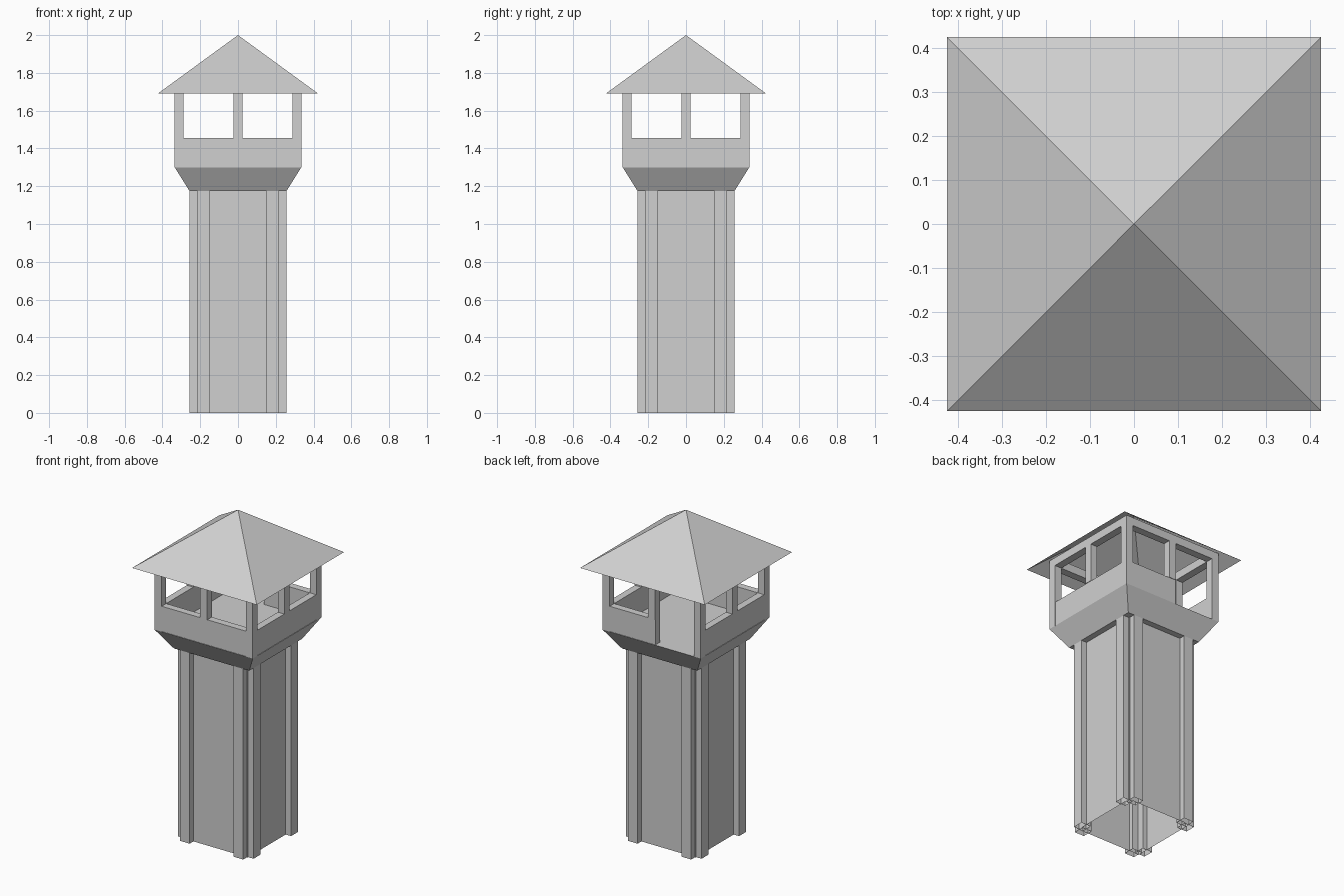
import bpy
import bmesh
from math import pi
from mathutils import Matrix

if "Cube" in bpy.data.objects:
    bpy.data.objects.remove(bpy.data.objects["Cube"], do_unlink=True)

COLOUR = (0.63, 0.63, 0.63, 1)
stone = bpy.data.materials.new("light grey")
stone.use_nodes = True
stone.diffuse_color = COLOUR
stone.node_tree.nodes["Principled BSDF"].inputs["Base Color"].default_value = COLOUR

SHAFT, FLARE, EAVE, TOP = 1.175, 1.30, 1.69, 2.0    # main heights
CORE, NECK, DECK, ROOF = 0.22, 0.257, 0.335, 0.425  # half widths
POST, RAIL = 0.047, 1.455


def finish(name, bm, quarter=0):
    """Turn a bmesh into an object, rotated by quarter turns about z."""
    bm.transform(Matrix.Rotation(quarter * pi / 2, 4, "Z"))
    bmesh.ops.recalc_face_normals(bm, faces=bm.faces[:])
    mesh = bpy.data.meshes.new(name)
    bm.to_mesh(mesh)
    bm.free()
    mesh.materials.append(stone)
    obj = bpy.data.objects.new(name, mesh)
    bpy.context.collection.objects.link(obj)
    return obj


def box(name, x, y, z, quarter=0, open_base=False):
    """Box from (min, max) ranges, optionally without its bottom face."""
    bm = bmesh.new()
    bmesh.ops.create_cube(bm, size=1)
    for v in bm.verts:
        v.co = [r[0] if c < 0 else r[1] for c, r in zip(v.co, (x, y, z))]
    if open_base:
        bm.normal_update()
        base = [f for f in bm.faces if f.normal.z < -0.9]
        bmesh.ops.delete(bm, geom=base, context="FACES")
    return finish(name, bm, quarter)


def square_ring(bm, half, z):
    return [bm.verts.new((sx * half, sy * half, z))
            for sx, sy in ((-1, -1), (1, -1), (1, 1), (-1, 1))]


# Hollow shaft with a pair of pilasters on each side
box("shaft", (-CORE, CORE), (-CORE, CORE), (0, SHAFT), open_base=True)
for q in range(4):
    for side in (-1, 1):
        span = sorted((side * 0.15, side * 0.215))
        box("pilaster", span, (-NECK, -0.19), (0, SHAFT), q, open_base=True)

# Flared platform whose top is the lookout floor
bm = bmesh.new()
low, high = square_ring(bm, NECK, SHAFT), square_ring(bm, DECK, FLARE)
bm.faces.new(low)
bm.faces.new(high)
for i in range(4):
    j = (i + 1) % 4
    bm.faces.new((low[i], low[j], high[j], high[i]))
finish("flared_platform", bm)

# Lookout: parapets, posts and lintels, with a doorway at the back
inner = DECK - POST
face = -DECK + 0.003
for q in range(4):
    start = 0.0 if q != 2 else -inner
    end = inner if q != 2 else POST / 2
    # The back parapet stops at its middle post
    if q == 2:
        span = (-inner, end)
    else:
        span = (-inner, inner)
    box("parapet", span, (face, -inner), (FLARE, RAIL), q)
    box("corner_post", (-DECK, -inner), (-DECK, -inner), (FLARE, EAVE), q)
    box("middle_post", (-POST / 2, POST / 2), (-DECK, -inner), (RAIL, EAVE), q)
    box("lintel", (-DECK, inner), (-DECK, -inner), (EAVE, EAVE + 0.05), q)

# Pyramid roof, open underneath
bm = bmesh.new()
eaves = square_ring(bm, ROOF, EAVE)
apex = bm.verts.new((0, 0, TOP))
for i in range(4):
    bm.faces.new((eaves[i], eaves[(i + 1) % 4], apex))
finish("roof", bm)
